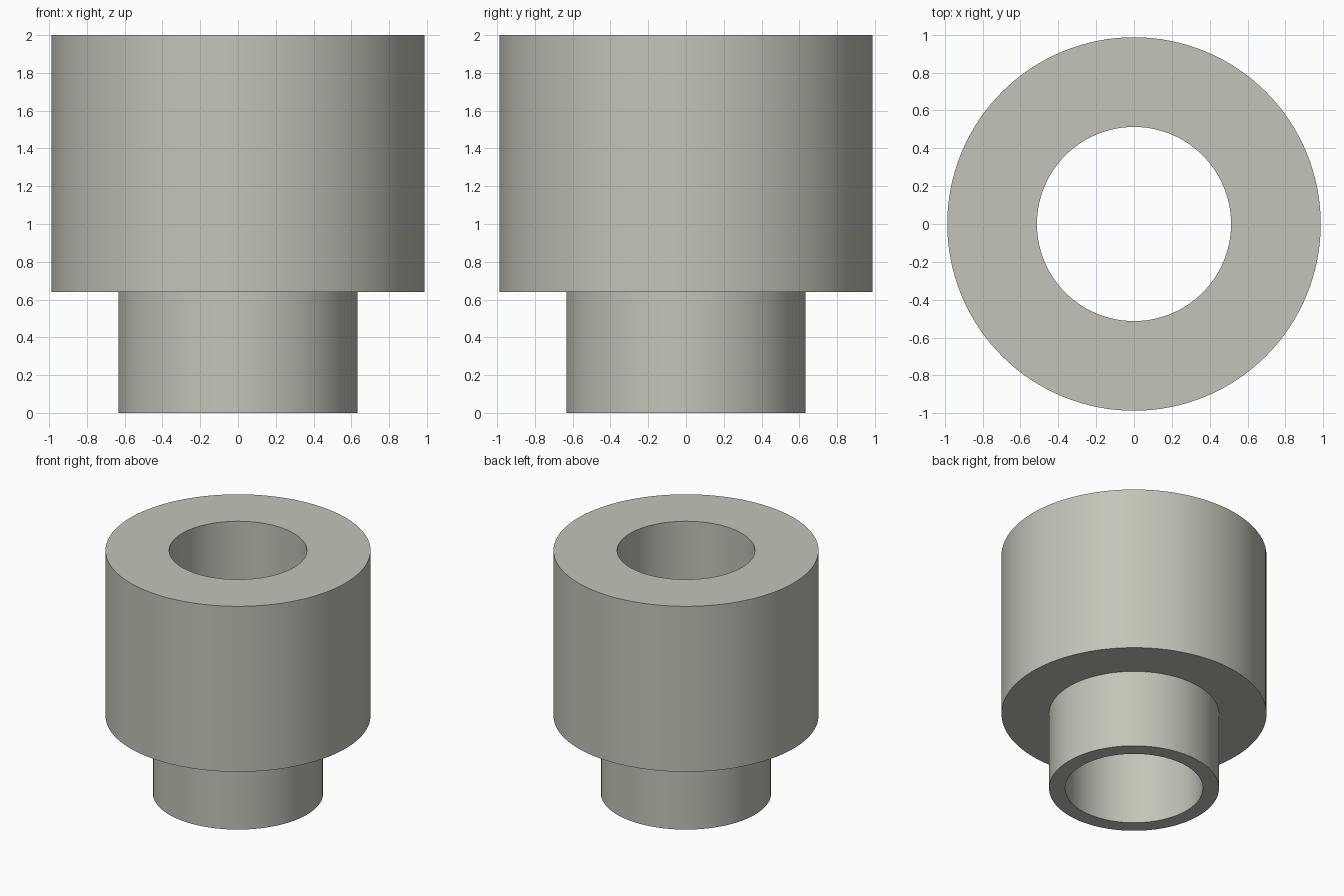
import bpy
import bmesh
import math

cube = bpy.data.objects.get("Cube")
if cube:
    bpy.data.objects.remove(cube, do_unlink=True)

SEGMENTS = 128
BORE, NECK, BODY = 0.513, 0.633, 0.987
STEP, TOP = 0.64, 2.0

# Warm grey material
grey = bpy.data.materials.new("warm_grey")
grey.use_nodes = True
colour = (0.56, 0.55, 0.48, 1.0)
grey.diffuse_color = colour
grey.node_tree.nodes["Principled BSDF"].inputs["Base Color"].default_value = colour

# Stepped bushing: closed (radius, height) profile revolved around z
profile = [(BORE, 0), (NECK, 0), (NECK, STEP), (BODY, STEP), (BODY, TOP), (BORE, TOP)]
bm = bmesh.new()
verts = [bm.verts.new((r, 0, z)) for r, z in profile]
edges = [bm.edges.new((a, b)) for a, b in zip(verts, verts[1:] + verts[:1])]
bmesh.ops.spin(bm, geom=verts + edges, cent=(0, 0, 0), axis=(0, 0, 1),
               angle=math.tau, steps=SEGMENTS, use_merge=False)
bmesh.ops.remove_doubles(bm, verts=bm.verts[:], dist=0.0001)
bmesh.ops.recalc_face_normals(bm, faces=bm.faces[:])

mesh = bpy.data.meshes.new("stepped_bushing")
bm.to_mesh(mesh)
bm.free()
mesh.materials.append(grey)
bushing = bpy.data.objects.new("stepped_bushing", mesh)
bpy.context.collection.objects.link(bushing)

# Smooth walls with sharp rims
bpy.ops.object.select_all(action="DESELECT")
bushing.select_set(True)
bpy.context.view_layer.objects.active = bushing
bpy.ops.object.shade_smooth_by_angle(angle=math.radians(30))
